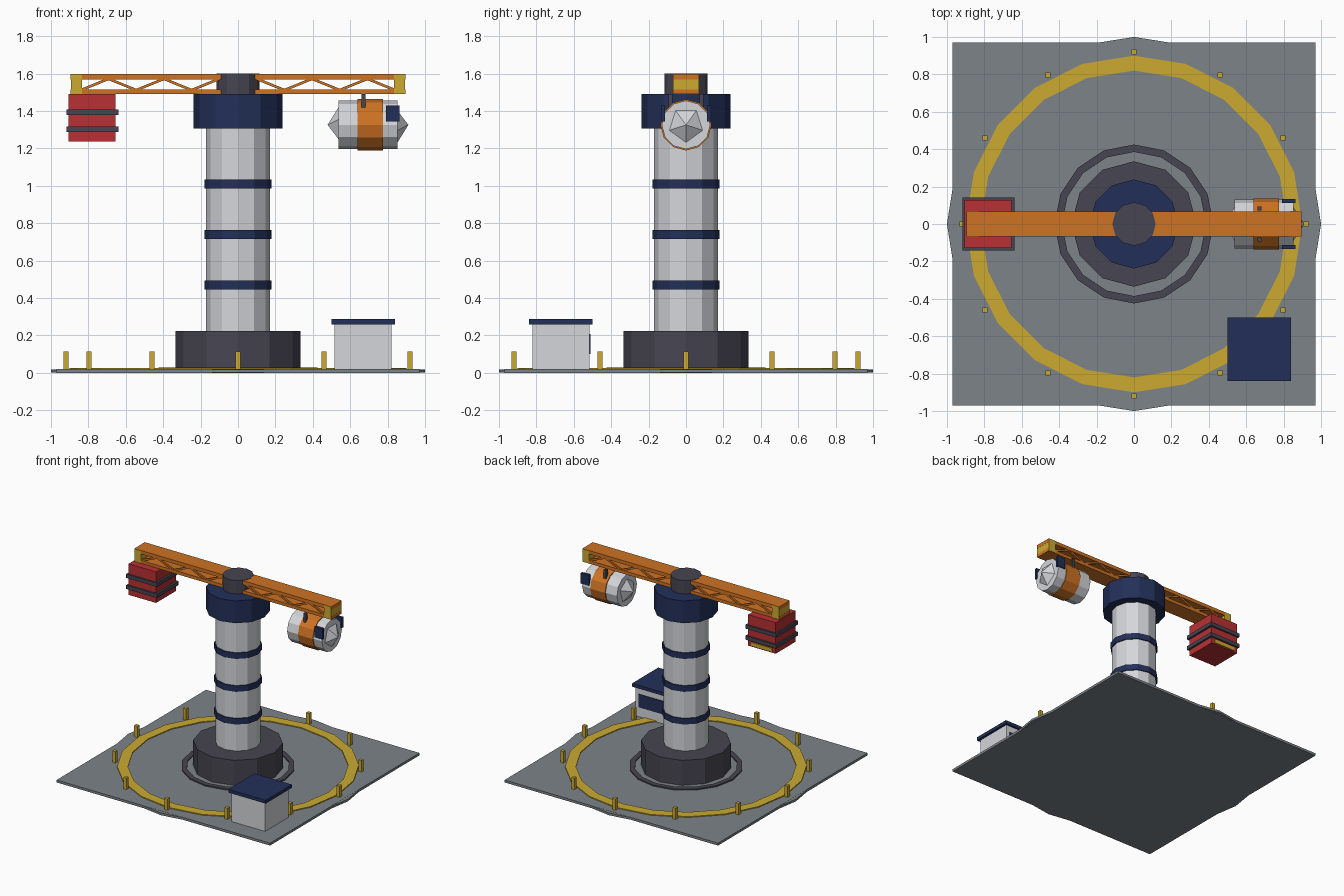
import bpy, bmesh, math
from mathutils import Matrix, Vector

old = bpy.data.objects.get("Cube")
if old:
    bpy.data.objects.remove(old, do_unlink=True)


def material(name, *rgb):
    # 8-bit display colour to linear material
    lin = [((c / 255 + 0.055) / 1.055) ** 2.4 for c in rgb] + [1.0]
    m = bpy.data.materials.new(name)
    m.use_nodes = True
    m.diffuse_color = lin
    m.node_tree.nodes["Principled BSDF"].inputs["Base Color"].default_value = lin
    return m


concrete = material("concrete grey", 124, 131, 135)
dark = material("dark steel", 71, 69, 81)
white = material("off white", 212, 214, 218)
navy = material("navy blue", 34, 47, 88)
orange = material("orange paint", 206, 115, 36)
yellow = material("safety yellow", 203, 170, 48)
red = material("red paint", 185, 48, 52)


def finish(name, bm, mat):
    bmesh.ops.recalc_face_normals(bm, faces=bm.faces)
    mesh = bpy.data.meshes.new(name)
    bm.to_mesh(mesh)
    bm.free()
    mesh.materials.append(mat)
    ob = bpy.data.objects.new(name, mesh)
    bpy.context.collection.objects.link(ob)
    return ob


def add_box(bm, x, y, z):
    # x, y and z are (low, high) pairs
    mid = Vector([sum(r) / 2 for r in (x, y, z)])
    size = [r[1] - r[0] for r in (x, y, z)]
    bmesh.ops.create_cube(bm, size=1, matrix=Matrix.Translation(mid) @ Matrix.Diagonal((*size, 1)))


def box(name, x, y, z, mat):
    bm = bmesh.new()
    add_box(bm, x, y, z)
    return finish(name, bm, mat)


def drum(name, r, z0, z1, mat, sides=12, place=Matrix()):
    bm = bmesh.new()
    move = place @ Matrix.Translation((0, 0, (z0 + z1) / 2))
    bmesh.ops.create_cone(bm, cap_ends=True, segments=sides, radius1=r, radius2=r,
                          depth=z1 - z0, matrix=move)
    return finish(name, bm, mat)


def ring(name, r0, r1, z0, z1, sides, mat):
    # flat polygonal ring with a rectangular section
    bm = bmesh.new()
    loops = []
    for i in range(sides):
        a = math.tau * i / sides
        loops.append([bm.verts.new((r * math.cos(a), r * math.sin(a), z))
                      for r, z in ((r0, z0), (r1, z0), (r1, z1), (r0, z1))])
    for i in range(sides):
        a, b = loops[i], loops[(i + 1) % sides]
        for k in range(4):
            j = (k + 1) % 4
            bm.faces.new((a[k], a[j], b[j], b[k]))
    return finish(name, bm, mat)


def add_beam(bm, p, q, w):
    p, q = Vector(p), Vector(q)
    turn = (q - p).to_track_quat('Z', 'Y').to_matrix().to_4x4()
    bmesh.ops.create_cube(bm, size=1, matrix=Matrix.Translation((p + q) / 2) @ turn
                          @ Matrix.Diagonal((w, w, (q - p).length, 1)))


# Ground pad and its markings
box("ground_slab", (-.97, .97), (-.97, .97), (0, .02), concrete)
drum("ground_disc", 1, .001, .019, concrete, 20)
ring("yellow_safety_ring", .82, .9, .015, .027, 20, yellow)
ring("inner_track_ring", .385, .425, .015, .03, 16, dark)

# Bollards around the edge
bm = bmesh.new()
for i in range(12):
    a = math.tau * i / 12
    x, y = .92 * math.cos(a), .92 * math.sin(a)
    add_box(bm, (x - .014, x + .014), (y - .014, y + .014), (.015, .113))
finish("bollards", bm, yellow)

# Tower
drum("pedestal", .335, .02, .225, dark)
drum("tower_column", .17, .225, 1.31, white)
for i, z in enumerate((.447, .716, .986)):
    drum(f"tower_band_{i + 1}", .179, z, z + .048, navy)
drum("tower_collar", .238, 1.307, 1.49, navy)
drum("hub", .116, 1.48, 1.6, dark)

# Swing arm: top and bottom plates with zigzag bracing on both sides
bm = bmesh.new()
add_box(bm, (-.895, .895), (-.068, .068), (1.568, 1.597))
add_box(bm, (-.895, .895), (-.068, .068), (1.49, 1.516))
bays = 5
for side in (-1, 1):
    for y in (-.058, .058):
        for i in range(bays):
            x0, x1 = (side * (.1 + .74 * k / bays) for k in (i, i + 1))
            z0, z1 = (1.512, 1.572) if i % 2 else (1.572, 1.512)
            add_beam(bm, (x0, y, z0), (x1, y, z1), .014)
finish("arm_truss", bm, orange)
for side, name in ((-1, "right"), (1, "left")):
    x = sorted((side * .833, side * .894))
    box(f"arm_end_cap_{name}", x, (-.07, .07), (1.492, 1.596), yellow)

# Counterweight
box("counterweight", (-.905, -.655), (-.128, .128), (1.237, 1.492), red)
for i, z in enumerate((1.287, 1.378)):
    box(f"counterweight_band_{i + 1}", (-.918, -.638), (-.141, .141), (z, z + .031), dark)
box("counterweight_marking", (-.875, -.685), (.125, .134), (1.247, 1.275), yellow)

# Capsule slung under the other end, lying along x
lie = Matrix.Translation((.695, 0, 1.326)) @ Matrix.Rotation(math.pi / 2, 4, 'Y')
drum("capsule_body", .13, -.158, .158, white, 12, lie)
drum("capsule_band", .137, -.055, .08, orange, 12, lie)
for side, name in ((-1, "inner"), (1, "outer")):
    bm = bmesh.new()
    bmesh.ops.create_icosphere(bm, subdivisions=1, radius=.124,
                               matrix=lie @ Matrix.Translation((0, 0, side * .092)))
    finish(f"capsule_dome_{name}", bm, white)
for side, name in ((-1, "right"), (1, "left")):
    y = sorted((side * .113, side * .134))
    box(f"capsule_panel_{name}", (.79, .863), y, (1.343, 1.43), navy)
    y = sorted((side * .072, side * .094))
    box(f"capsule_hanger_{name}", (.66, .682), y, (1.41, 1.492), dark)

# Control hut
box("hut_walls", (.517, .822), (-.822, -.517), (.02, .262), white)
box("hut_roof", (.5, .84), (-.84, -.5), (.26, .287), navy)
box("hut_window", (.55, .79), (-.52, -.511), (.1, .207), navy)
